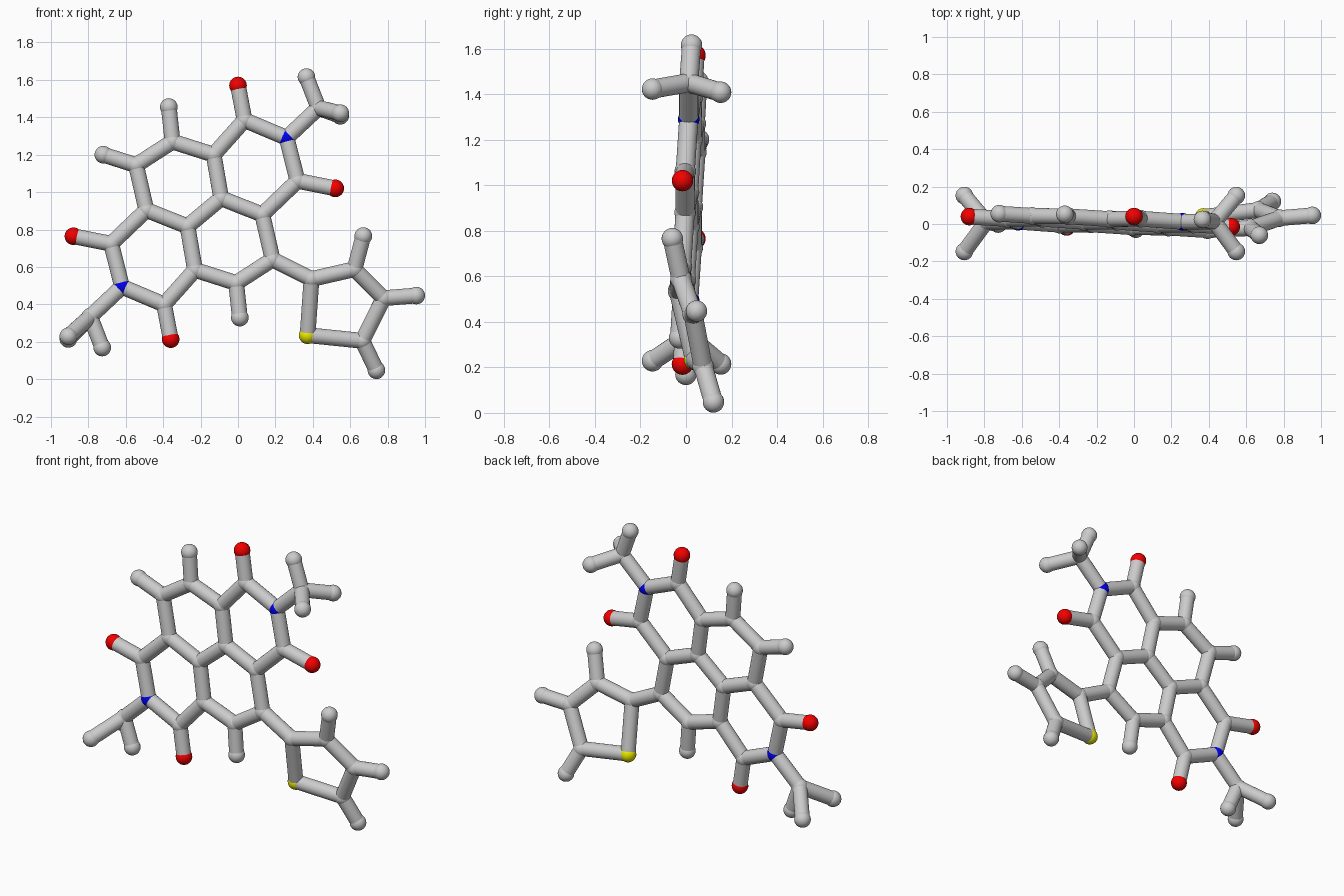
import bpy, bmesh
from mathutils import Vector

if "Cube" in bpy.data.objects:
    bpy.data.objects.remove(bpy.data.objects["Cube"])

BALL, STICK = 0.047, 0.042
CENTRE = (-0.18, 0.892)          # two-fold symmetry point of the fused rings


def material(name, rgb):
    m = bpy.data.materials.new(name)
    m.diffuse_color = (*rgb, 1)
    m.use_nodes = True
    m.node_tree.nodes["Principled BSDF"].inputs["Base Color"].default_value = m.diffuse_color
    return m


MATS = {"oxygen": material("red", (0.9, 0.0, 0.0)),
        "nitrogen": material("blue", (0.0, 0.0, 0.85)),
        "sulfur": material("yellow", (0.85, 0.85, 0.0))}


def finish(name, bm, mat=None):
    me = bpy.data.meshes.new(name)
    bm.to_mesh(me)
    bm.free()
    for p in me.polygons:
        p.use_smooth = len(p.vertices) < 5      # keep stick end caps flat
    if mat:
        me.materials.append(mat)
    ob = bpy.data.objects.new(name, me)
    bpy.context.collection.objects.link(ob)
    return ob


def ball(kind, pos):
    bm = bmesh.new()
    bmesh.ops.create_uvsphere(bm, u_segments=24, v_segments=16, radius=BALL)
    finish(kind + "_ball", bm, MATS.get(kind)).location = pos


def stick(a, b):
    d = b - a
    bm = bmesh.new()
    bmesh.ops.create_cone(bm, cap_ends=True, segments=24, radius1=STICK,
                          radius2=STICK, depth=d.length)
    ob = finish("bond_stick", bm)
    ob.location = (a + b) / 2
    ob.rotation_mode = 'QUATERNION'
    ob.rotation_quaternion = d.to_track_quat('Z', 'Y')


def core(x, z):                  # slightly tilted plane of the fused rings
    return Vector((x, -0.045 - 0.049 * x + 0.054 * z, z))


def side(x, z):                  # twisted plane of the five-sided ring
    return Vector((x, 0.056 + 0.103 * x - 0.242 * z, z))


KINDS = {"O": "oxygen", "N": "nitrogen", "S": "sulfur", "C": "carbon", "H": "hydrogen"}
atoms, bonds = {}, []

# one half of the fused rings, with its side groups
half = {"Oa": (0, 1.57), "Ca": (0.035, 1.385), "N": (0.26, 1.29), "Cme": (0.43, 1.45),
        "Hme": (0.366, 1.615), "Cb": (0.318, 1.06), "Ob": (0.52, 1.02),
        "Cc": (0.13, 0.88), "Cd": (-0.09, 0.967), "Ce": (-0.13, 1.2),
        "Cf": (-0.35, 1.27), "Hf": (-0.37, 1.455), "Cn": (0.185, 0.64)}
half_bonds = ("Oa-Ca Ca-N N-Cme Cme-Hme Cme-Hp Cme-Hq N-Cb Cb-Ob Cb-Cc Cc-Cd "
              "Cd-Ce Ce-Ca Ce-Cf Cf-Hf Cc-Cn").split()
for tag, s in (("1", 1), ("2", -1)):
    def turn(x, z):
        return (x, z) if s > 0 else (2 * CENTRE[0] - x, 2 * CENTRE[1] - z)
    for k, p in half.items():
        atoms[k + tag] = core(*turn(*p))
    # methyl hydrogens in front and behind
    for k, y, dz in (("Hp", -0.147, 0.007), ("Hq", 0.152, -0.007)):
        x, z = turn(0.547, 1.415 if s > 0 else 1.562)
        atoms[k + tag] = Vector((x, y, z + dz))
    bonds += [tuple(e + tag for e in b.split("-")) for b in half_bonds]
bonds += [("Cd1", "Cd2"), ("Cn1", "Cf2"), ("Cn2", "Cf1")]
atoms["Hn"] = core(-0.72, 1.2)
bonds.append(("Cn2", "Hn"))

# five-sided ring with sulfur
ring = {"Cr2": (0.393, 0.535), "S": (0.372, 0.235), "Cr5": (0.665, 0.205),
        "Cr4": (0.778, 0.433), "Cr3": (0.623, 0.588),
        "H5": (0.74, 0.048), "H4": (0.953, 0.447), "H3": (0.67, 0.765)}
atoms.update({k: side(*p) for k, p in ring.items()})
names = ["Cr2", "S", "Cr5", "Cr4", "Cr3"]
bonds += list(zip(names, names[1:] + names[:1]))
bonds += [("Cr" + n, "H" + n) for n in "345"] + [("Cn1", "Cr2")]

for k, p in atoms.items():
    ball(KINDS[k[0]], p)
for a, b in bonds:
    stick(atoms[a], atoms[b])
